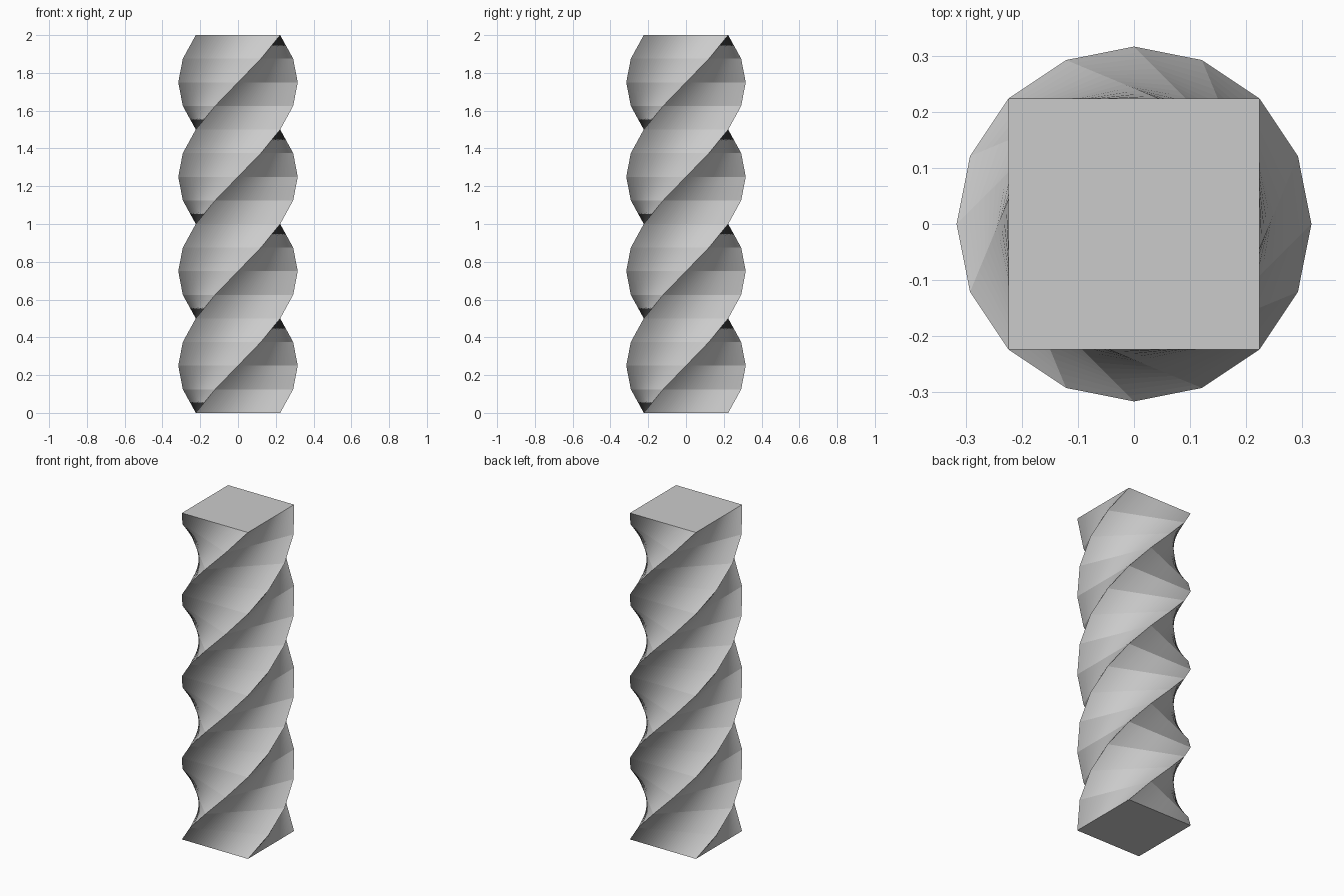
import bpy, bmesh
from math import radians
from mathutils import Matrix, Vector

if "Cube" in bpy.data.objects:
    bpy.data.objects.remove(bpy.data.objects["Cube"])

HALF = 0.2236      # half the width of the square section
HEIGHT = 2.0
STEPS = 16         # levels in one full turn
CUTS = 32          # divisions along each side of the square

# Square section, each side finely divided
corners = [Vector((x * HALF, y * HALF, 0)) for x, y in ((-1, -1), (1, -1), (1, 1), (-1, 1))]
section = [a.lerp(b, i / CUTS)
           for a, b in zip(corners, corners[1:] + corners[:1])
           for i in range(CUTS)]

# Stack the section upwards, turning it counterclockwise
bm = bmesh.new()
rings = []
for s in range(STEPS + 1):
    t = s / STEPS
    m = Matrix.Translation((0, 0, HEIGHT * t)) @ Matrix.Rotation(radians(360 * t), 4, 'Z')
    rings.append([bm.verts.new(m @ p) for p in section])

# Twisted walls
n = len(section)
for low, high in zip(rings, rings[1:]):
    for i in range(n):
        j = (i + 1) % n
        bm.faces.new((low[i], low[j], high[j], high[i]))

# Flat ends
bm.faces.new(rings[0][::-1])
bm.faces.new(rings[-1])

mesh = bpy.data.meshes.new("twisted_column")
bm.to_mesh(mesh)
bm.free()
column = bpy.data.objects.new("twisted_column", mesh)
bpy.context.collection.objects.link(column)
